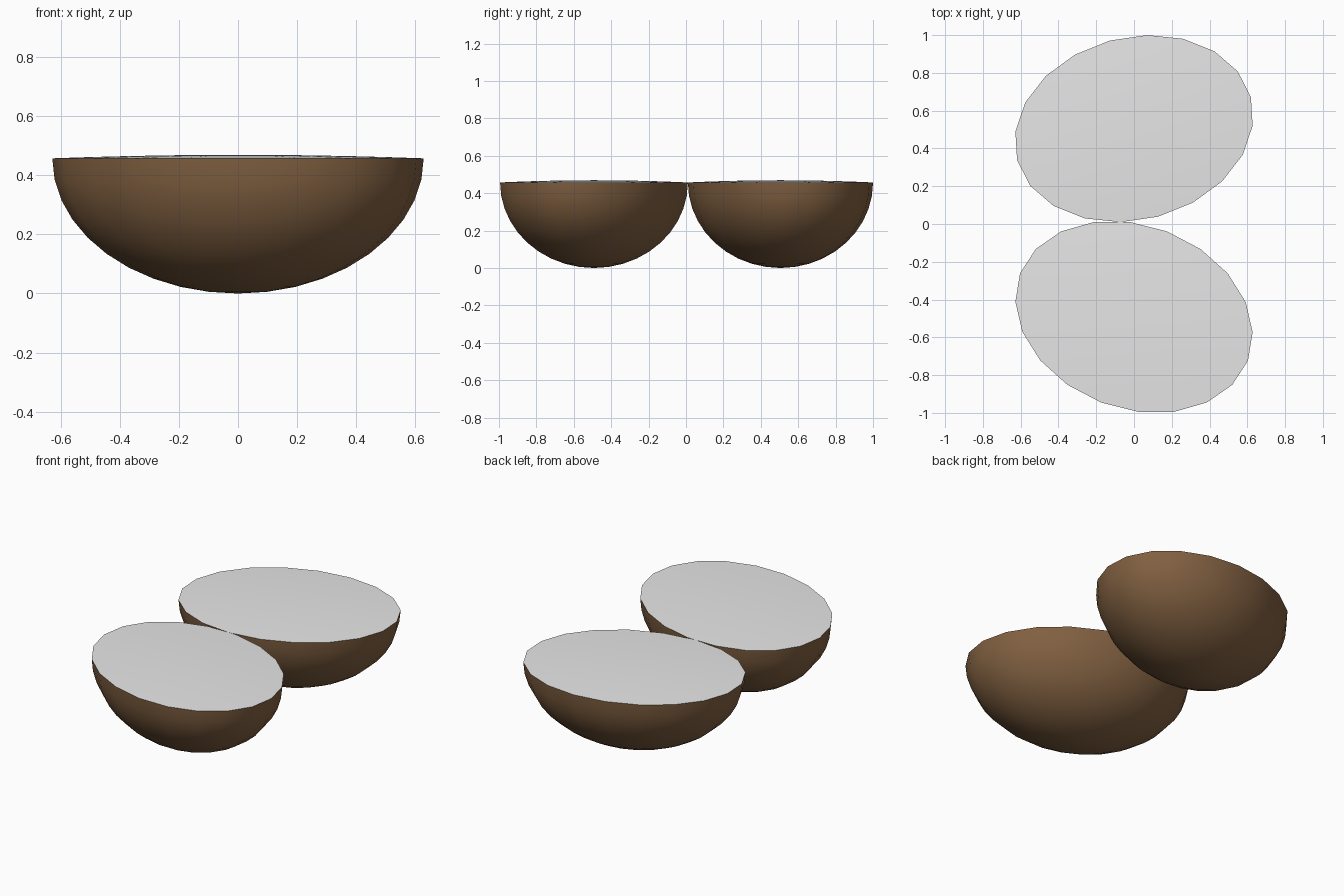
import bpy, bmesh, math

if "Cube" in bpy.data.objects:
    bpy.data.objects.remove(bpy.data.objects["Cube"])

SEG, RINGS = 20, 10      # sides around, rings from rim to bottom
DEPTH, DOME = 0.457, 0.012


def material(name, rgb):
    m = bpy.data.materials.new(name)
    m.diffuse_color = (*rgb, 1)
    m.use_nodes = True
    m.node_tree.nodes["Principled BSDF"].inputs["Base Color"].default_value = m.diffuse_color
    return m


shell_mat = material("brown shell", (0.22, 0.118, 0.053))
flesh_mat = material("white flesh", (0.80, 0.80, 0.80))


def lathe(name, profile, centre, a, b, mat, tip_z):
    """Spin (radius, z) rings on a skewed ellipse with half axes a, b; close at a tip."""
    bm = bmesh.new()
    rings = []
    for r, z in profile:
        ring = []
        for i in range(SEG):
            c, s = math.cos(2 * math.pi * i / SEG), math.sin(2 * math.pi * i / SEG)
            ring.append(bm.verts.new((centre[0] + r * (a[0] * c + b[0] * s),
                                      centre[1] + r * (a[1] * c + b[1] * s), z)))
        rings.append(ring)
    tip = bm.verts.new((*centre, tip_z))
    up = tip_z > profile[0][1]
    faces = []
    for i in range(SEG):
        j = (i + 1) % SEG
        for lo, hi in zip(rings, rings[1:]):
            faces.append((lo[i], lo[j], hi[j], hi[i]))
        faces.append((rings[-1][i], rings[-1][j], tip))
    for f in faces:
        face = bm.faces.new(f if up else f[::-1])
        face.smooth = True
    me = bpy.data.meshes.new(name)
    bm.to_mesh(me)
    bm.free()
    me.materials.append(mat)
    ob = bpy.data.objects.new(name, me)
    bpy.context.collection.objects.link(ob)


# round bowl profile, and the gently domed cut surface
bowl = [(math.cos(k * math.pi / 2 / RINGS), DEPTH * (1 - math.sin(k * math.pi / 2 / RINGS)))
        for k in range(RINGS)]
cap = [(r, DEPTH + DOME * (1 - r * r)) for r in (1, 0.85, 0.65, 0.4, 0.2)]

# two halves, turned slightly differently
for side, centre, a, b in (
        ("back", (0, 0.505), (0.628, 0.015), (0.07, 0.495)),
        ("front", (0, -0.492), (0.628, -0.08), (-0.02, 0.502))):
    lathe(side + "_shell", bowl, centre, a, b, shell_mat, 0)
    lathe(side + "_flesh", cap, centre, a, b, flesh_mat, DEPTH + DOME)
